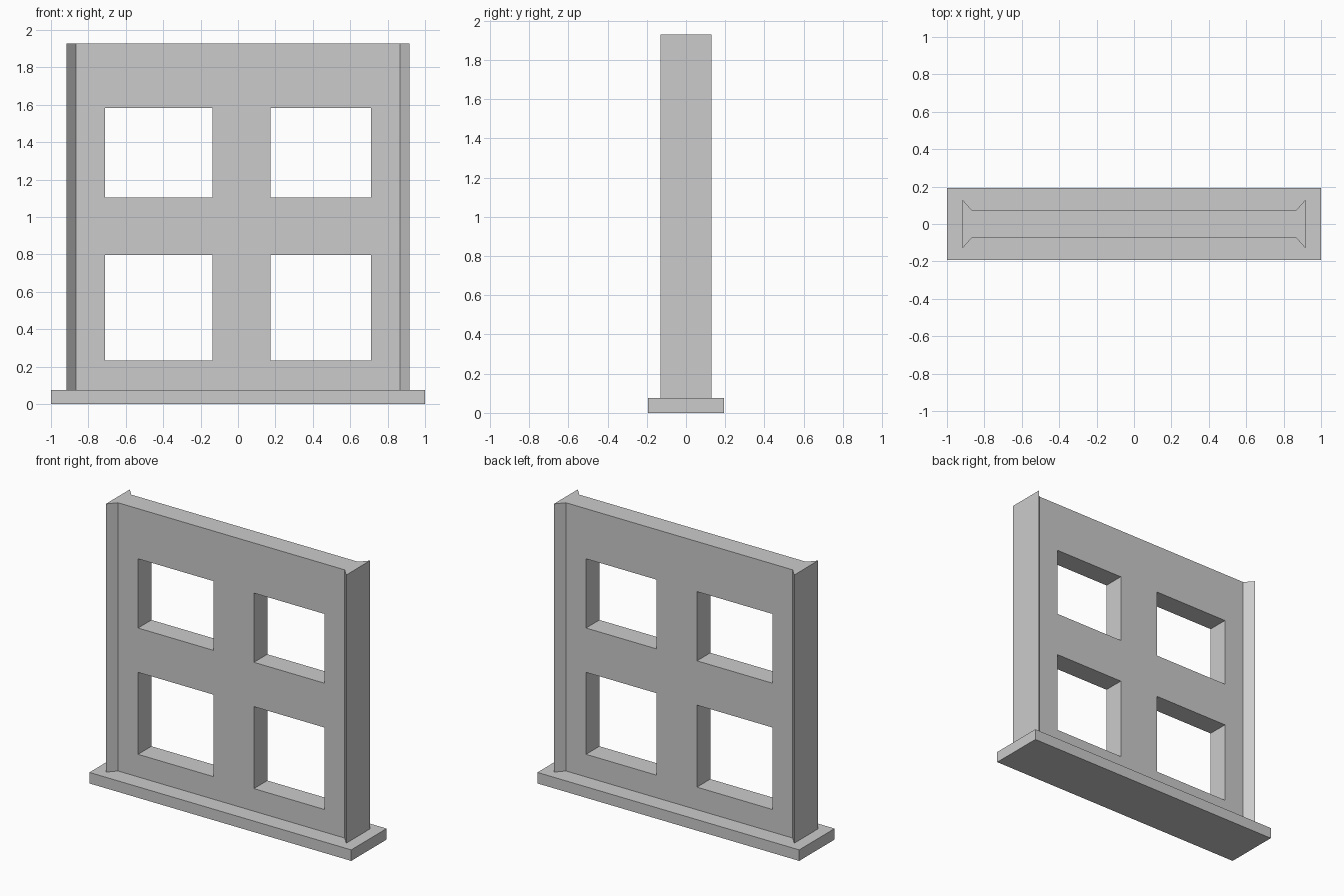
import bpy, bmesh

if "Cube" in bpy.data.objects:
    bpy.data.objects.remove(bpy.data.objects["Cube"])


def prism(name, outline, z0, z1):
    """Extrude an XY outline (counter-clockwise) from z0 to z1."""
    bm = bmesh.new()
    face = bm.faces.new([bm.verts.new((x, y, z0)) for x, y in outline])
    ext = bmesh.ops.extrude_face_region(bm, geom=[face], use_keep_orig=True)
    top = [v for v in ext["geom"] if isinstance(v, bmesh.types.BMVert)]
    bmesh.ops.translate(bm, verts=top, vec=(0, 0, z1 - z0))
    bmesh.ops.recalc_face_normals(bm, faces=bm.faces)
    mesh = bpy.data.meshes.new(name)
    bm.to_mesh(mesh)
    bm.free()
    obj = bpy.data.objects.new(name, mesh)
    bpy.context.collection.objects.link(obj)
    return obj


def rect(x0, x1, y):
    return [(x0, -y), (x1, -y), (x1, y), (x0, y)]


# Sill slab
prism("sill", rect(-1.0, 1.0, 0.193), 0.0, 0.076)

# Window panel: thin wall flaring to wider flat ends
half = [(0.866, -0.073), (0.918, -0.131), (0.918, 0.131), (0.866, 0.073)]
frame = prism("window_frame", half + [(-x, -y) for x, y in half], 0.076, 1.928)

# Four pane openings
for x0, x1 in [(-0.712, -0.135), (0.173, 0.712)]:
    for z0, z1 in [(0.232, 0.798), (1.104, 1.582)]:
        cutter = prism("pane_cutter", rect(x0, x1, 0.3), z0, z1)
        cutter.hide_render = True
        mod = frame.modifiers.new("opening", "BOOLEAN")
        mod.operation = "DIFFERENCE"
        mod.solver = "EXACT"
        mod.object = cutter
        bpy.context.view_layer.objects.active = frame
        bpy.ops.object.modifier_apply(modifier=mod.name)
        bpy.data.objects.remove(cutter)
